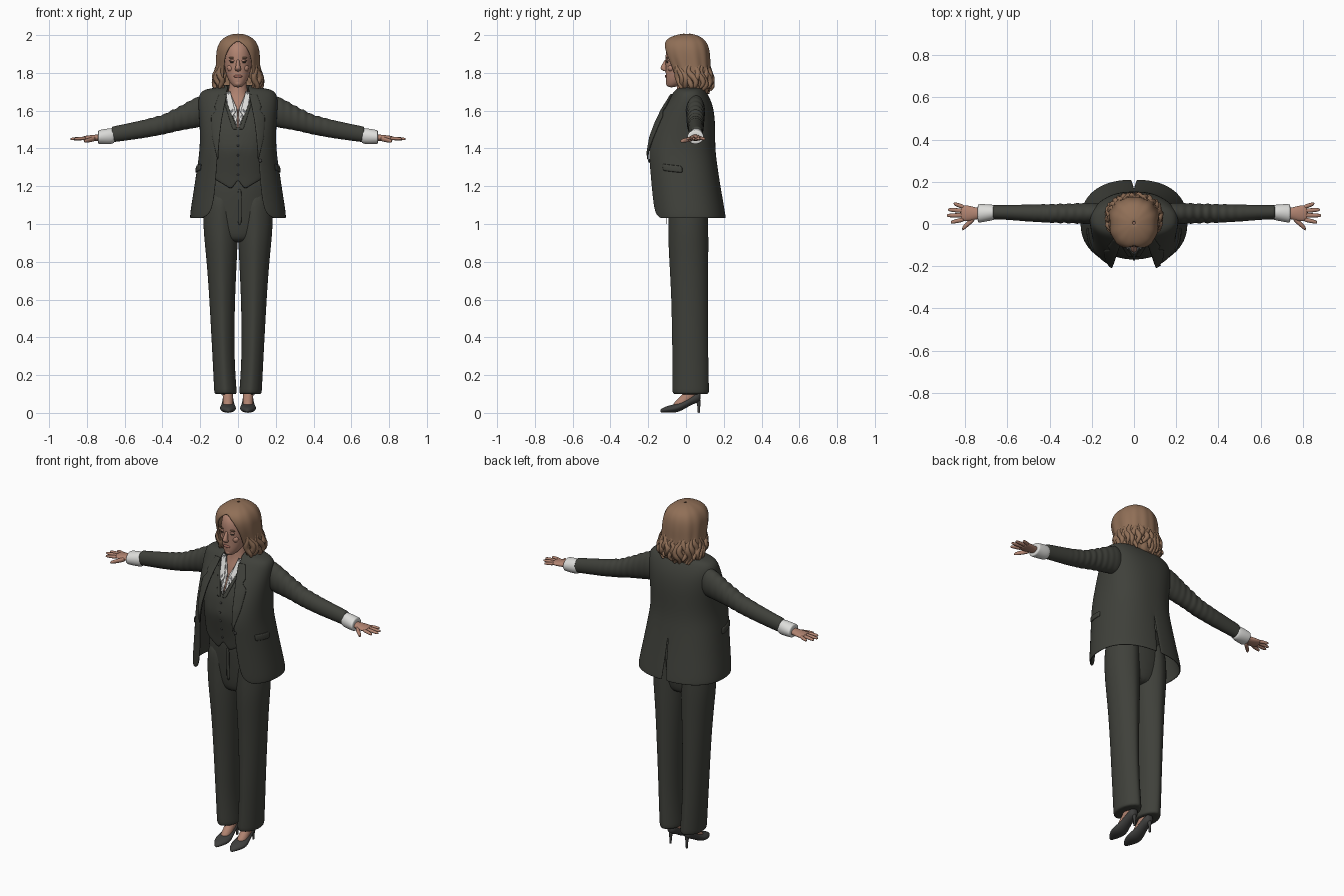
import bpy, bmesh, math, random
from math import sin, cos, pi

random.seed(4)
default_cube = bpy.data.objects.get("Cube")
if default_cube:
    bpy.data.objects.remove(default_cube)


def make_material(name, red, green, blue):
    material = bpy.data.materials.new(name)
    material.use_nodes = True
    colour = (red, green, blue, 1)
    material.diffuse_color = colour
    shader = next(n for n in material.node_tree.nodes if n.type == 'BSDF_PRINCIPLED')
    shader.inputs["Base Color"].default_value = colour
    shader.inputs["Roughness"].default_value = 0.8
    return material


suit = make_material("dark suit cloth", .05, .052, .043)
shoe_leather = make_material("shoe leather", .05, .05, .048)
skin = make_material("skin", .44, .23, .165)
hair_colour = make_material("light brown hair", .28, .16, .095)
white = make_material("white cotton", .72, .72, .7)
pattern = make_material("blouse pattern", .16, .16, .16)
lip_colour = make_material("lips", .33, .13, .1)
eye_colour = make_material("eyes", .06, .045, .035)


def finish(name, bm, materials, mirror=False, thickness=0, levels=1):
    """Turn a bmesh into a smooth object with the usual modifiers."""
    bmesh.ops.recalc_face_normals(bm, faces=bm.faces)
    mesh = bpy.data.meshes.new(name)
    bm.to_mesh(mesh)
    bm.free()
    for material in materials:
        mesh.materials.append(material)
    mesh.shade_smooth()
    obj = bpy.data.objects.new(name, mesh)
    bpy.context.collection.objects.link(obj)
    if mirror:
        obj.modifiers.new("Mirror", 'MIRROR').merge_threshold = .0015
    if thickness:
        solid = obj.modifiers.new("Thickness", 'SOLIDIFY')
        solid.thickness, solid.offset = thickness, 0
    if levels:
        sub = obj.modifiers.new("Smooth", 'SUBSURF')
        sub.levels = sub.render_levels = levels
    return obj


def loft(name, rings, material, axis='z', mirror=False, sides=16, crease=0, levels=2):
    """Closed tube through rings of (position, centre, centre, radius, radius)."""
    bm = bmesh.new()
    loops = []
    for t, c1, c2, r1, r2 in rings:
        loop = []
        for i in range(sides):
            a = 2 * pi * i / sides
            p, q = c1 + r1 * cos(a), c2 + r2 * sin(a)
            if i in (sides // 4, 3 * sides // 4):
                q += math.copysign(crease, sin(a))
            point = {'x': (t, p, q), 'y': (p, t, q), 'z': (p, q, t)}[axis]
            loop.append(bm.verts.new(point))
        loops.append(loop)
    for low, high in zip(loops, loops[1:]):
        for i in range(sides):
            j = (i + 1) % sides
            bm.faces.new((low[i], low[j], high[j], high[i]))
    bm.faces.new(loops[0])
    bm.faces.new(loops[-1])
    return finish(name, bm, [material], mirror, levels=levels)


def patch(name, place, columns, rows, materials, mirror=False, thickness=.004, levels=1, rule=None):
    """Cloth grid: place(u, v) gives each point for u and v from 0 to 1."""
    bm = bmesh.new()
    grid = [[bm.verts.new(place(i / columns, j / rows)) for i in range(columns + 1)]
            for j in range(rows + 1)]
    for j in range(rows):
        for i in range(columns):
            face = bm.faces.new((grid[j][i], grid[j][i + 1], grid[j + 1][i + 1], grid[j + 1][i]))
            if rule:
                face.material_index = rule()
    return finish(name, bm, materials, mirror, thickness, levels)


def ball(name, centre, size, material, mirror=False):
    bm = bmesh.new()
    bmesh.ops.create_uvsphere(bm, u_segments=12, v_segments=8, radius=1)
    bmesh.ops.scale(bm, vec=size, verts=bm.verts)
    bmesh.ops.translate(bm, vec=centre, verts=bm.verts)
    return finish(name, bm, [material], mirror, levels=0)


def at(table, t):
    """Interpolate a table whose first column rises."""
    t = min(max(t, table[0][0]), table[-1][0])
    for low, high in zip(table, table[1:]):
        if t <= high[0]:
            f = (t - low[0]) / (high[0] - low[0])
            return [p + (q - p) * f for p, q in zip(low, high)]


SQUARE = .85  # below one gives a fuller oval


def section(row, a, off=0):
    """Point on an oval section; angle 0 is the front, pi the back."""
    z, w, front, back = row[:4]
    x = (w + off) * abs(sin(a)) ** SQUARE
    y = (front + back) / 2 - ((back - front) / 2 + off) * math.copysign(abs(cos(a)) ** SQUARE, cos(a))
    return x, y, z


def angle_of(row, x):
    return math.asin(min(1, abs(x) / row[1]) ** (1 / SQUARE))


def front_point(table, x, z, off=0):
    row = at(table, z)
    return x, section(row, angle_of(row, x), off)[1] , z


# Jacket: height, half width, front, back, half opening
jacket = [
    (1.03, .25, -.185, .207, .19), (1.045, .25, -.187, .205, .16), (1.08, .246, -.19, .2, .135),
    (1.18, .23, -.198, .182, .12), (1.3, .212, -.208, .163, .112), (1.38, .2, -.216, .152, .106),
    (1.46, .197, -.2, .15, .1), (1.54, .2, -.165, .15, .09), (1.61, .205, -.125, .142, .077),
    (1.66, .206, -.09, .125, .066), (1.695, .198, -.068, .105, .06), (1.712, .165, -.05, .092, .055),
    (1.718, .1, -.035, .085, .052), (1.735, .072, -.03, .078, .06)]


def jacket_body(u, v):
    row = jacket[round(v * (len(jacket) - 1))]
    start = angle_of(row, row[4])
    x, y, z = section(row, start + (pi - start) * u)
    vent = .012 * max(0, (1.2 - z) / .17) if u == 1 else 0
    return x + vent, y, z


patch("jacket", jacket_body, 18, len(jacket) - 1, [suit], True, .009, 2)

# Lapels with a notch under the collar
lapel_width = [(1.34, .002), (1.46, .04), (1.575, .062), (1.6, .035), (1.615, .055), (1.69, .042)]


def lapel(u, v):
    z = 1.34 + .35 * v
    x = at(jacket, z)[4] - .003 + u * at(lapel_width, z)[1]
    return front_point(jacket, x, z, .009)


patch("lapel", lapel, 4, 24, [suit], True, .008)
patch("pocket_flap", lambda u, v: section(at(jacket, 1.27 + .012 * (1 - u) + .038 * v), 1.08 + .5 * u, .007),
      6, 2, [suit], True, .009)
ball("jacket_button", front_point(jacket, .118, 1.335, .008), (.009, .005, .009), shoe_leather)

# Waistcoat and blouse follow one torso form
torso = [(1.15, .17, -.125, .1), (1.25, .165, -.138, .1), (1.4, .165, -.168, .1), (1.5, .17, -.15, .1),
         (1.6, .17, -.1, .1), (1.68, .14, -.06, .08), (1.72, .1, -.045, .07)]
vest_hem = [(0, 1.232), (.035, 1.183), (.15, 1.25)]


def vest(u, v):
    x = .15 * u
    low, high = at(vest_hem, x)[1], min(1.5 + 2.6 * x, 1.68)
    return front_point(torso, x, low + (high - low) * v)


patch("waistcoat", vest, 12, 12, [suit], True, .006)
patch("waistcoat_lapel", lambda u, v: front_point(torso, .004 + .066 * v + .024 * u * (1 - .5 * v),
      1.5 + .172 * v, .007), 3, 8, [suit], True, .006)
for i in range(5):
    ball("waistcoat_button", front_point(torso, 0, 1.26 + .052 * i, .004), (.006, .004, .006), shoe_leather)


def blouse(u, v):
    x = .003 + .085 * u
    high = min(1.6 + 2.3 * x, 1.7)
    return front_point(torso, x, 1.46 + (high - 1.46) * v, -.006)


patch("blouse", blouse, 12, 20, [white, pattern], True, .004, 1, lambda: int(random.random() < .3))
patch("blouse_collar", lambda u, v: front_point(torso, .012 + .03 * v + .028 * u, 1.59 + .12 * v - .03 * u, .004),
      4, 8, [white, pattern], True, .004, 1, lambda: int(random.random() < .3))

# Trousers
loft("trouser_leg", [
    (.098, .066, .025, .06, .094), (.105, .066, .025, .061, .095), (.25, .075, .024, .059, .093),
    (.4, .08, .021, .062, .093), (.6, .084, .02, .069, .095), (.8, .086, .015, .081, .101),
    (.92, .09, .012, .091, .105), (1.05, .092, .012, .097, .103), (1.2, .085, .01, .085, .1)],
    suit, mirror=True, crease=.006)
loft("trouser_hips", [(.9, 0, .01, .07, .07), (.94, 0, .01, .15, .092), (1.05, 0, .01, .187, .103),
     (1.15, 0, .005, .178, .108), (1.3, 0, 0, .165, .11)], suit, sides=24)
patch("trouser_fly", lambda u, v: (.022 * u - .002, -.103 - .006 * v, .99 + .2 * v), 1, 4, [suit])

# Shoes and feet
loft("shoe", [(-.137, .05, .009, .006, .007), (-.12, .051, .016, .022, .014), (-.08, .053, .021, .043, .021),
     (-.045, .053, .026, .044, .024), (-.01, .053, .043, .034, .024), (.03, .053, .068, .029, .025),
     (.06, .053, .083, .028, .03), (.078, .053, .088, .016, .024)], shoe_leather, 'y', True)
loft("shoe_heel", [(0, .053, .068, .006, .007), (.008, .053, .068, .006, .007), (.045, .053, .068, .007, .008),
     (.075, .053, .063, .016, .018)], shoe_leather, mirror=True, sides=10)
loft("foot", [(.03, .053, -.045, .026, .03), (.055, .053, -.025, .028, .04), (.085, .053, .015, .028, .046),
     (.12, .055, .03, .028, .034), (.2, .06, .03, .03, .034)], skin, mirror=True)

# Sleeves with gathered folds near the shoulder
arm = [(.14, .05, 1.605, .045, .082), (.2, .05, 1.597, .052, .085), (.25, .05, 1.58, .05, .077),
       (.31, .05, 1.558, .047, .065), (.4, .05, 1.525, .045, .053), (.5, .052, 1.503, .041, .049),
       (.6, .055, 1.485, .036, .045), (.672, .056, 1.473, .034, .042)]
sleeve_rings = []
for i in range(45):
    x, y, z, ry, rz = at(arm, .14 + .532 * i / 44)
    fold = .004 * sin(i * 1.9) * max(0, 1 - abs(x - .34) / .2)
    sleeve_rings.append((x, y, z + fold / 2, ry + fold, rz + fold))
loft("sleeve", sleeve_rings, suit, 'x', True, levels=1)
loft("shirt_cuff", [(.65, .055, 1.468, .03, .036), (.665, .055, 1.466, .037, .043), (.7, .053, 1.463, .042, .042),
     (.735, .05, 1.46, .045, .038), (.742, .05, 1.46, .044, .037)], white, 'x', True)

# Hands
loft("palm", [(.7, .05, 1.458, .022, .018), (.745, .05, 1.457, .027, .017), (.78, .05, 1.455, .038, .016),
     (.81, .052, 1.454, .039, .013), (.822, .052, 1.453, .034, .01)], skin, 'x', True)


def digit(name, start, end, radius):
    rings = []
    for t, size in ((0, .8), (.1, 1), (.5, 1), (.9, .8), (1, .45)):
        x, y, z = (p + (q - p) * t for p, q in zip(start, end))
        rings.append((x, y, z, radius * size * 1.15, radius * size))
    loft(name, rings, skin, 'x', True, sides=8, levels=1)


for name, y, tip_x, tip_y in (("index_finger", .022, .868, .008), ("middle_finger", .042, .888, .04),
                              ("ring_finger", .062, .882, .068), ("little_finger", .08, .855, .097)):
    digit(name, (.805, y, 1.454), (tip_x, tip_y, 1.45), .01)
digit("thumb", (.755, .03, 1.452), (.815, -.024, 1.438), .014)

# Neck and head
loft("neck_and_chest", [(1.45, 0, 0, .12, .09), (1.6, 0, -.003, .11, .078), (1.66, 0, 0, .075, .062),
     (1.7, 0, .003, .047, .052), (1.8, 0, .005, .045, .052)], skin)
loft("head", [(1.723, 0, -.078, .016, .016), (1.738, 0, -.062, .036, .042), (1.77, 0, -.04, .056, .068),
     (1.81, 0, -.022, .068, .086), (1.86, 0, -.012, .075, .098), (1.91, 0, -.007, .076, .102),
     (1.95, 0, 0, .068, .092), (1.98, 0, 0, .035, .05)], skin, sides=24)
loft("nose", [(1.875, 0, -.1, .008, .01), (1.845, 0, -.113, .01, .014), (1.825, 0, -.12, .016, .019),
     (1.813, 0, -.113, .016, .014), (1.808, 0, -.105, .01, .008)], skin, sides=12)
ball("eye", (.029, -.0985, 1.857), (.014, .006, .005), eye_colour, True)
ball("upper_lid", (.029, -.0985, 1.865), (.018, .008, .006), skin, True)
ball("eyebrow", (.031, -.0995, 1.88), (.02, .006, .004), hair_colour, True)
ball("cheek", (.036, -.078, 1.825), (.022, .018, .02), skin, True)
ball("lips", (0, -.105, 1.782), (.023, .007, .008), lip_colour)
ball("chin", (0, -.088, 1.745), (.022, .018, .018), skin)

# Hair: height, half width, front, back, half opening
hair = [
    (1.69, .08, -.02, .105, .062), (1.73, .112, -.05, .125, .075), (1.78, .118, -.068, .127, .075),
    (1.83, .112, -.085, .122, .071), (1.88, .112, -.108, .122, .069), (1.925, .108, -.118, .117, .052),
    (1.953, .097, -.113, .107, .028), (1.972, .083, -.1, .093, 0), (1.988, .06, -.072, .07, 0),
    (1.999, .032, -.035, .04, 0), (2.003, .004, 0, .01, 0)]


def hair_cap(u, v):
    row = hair[round(v * (len(hair) - 1))]
    start = angle_of(row, row[4])
    a = start + (pi - start) * u
    return section(row, a, .004 * sin(11 * a) * (1 - v))


patch("hair", hair_cap, 24, len(hair) - 1, [hair_colour], True, .012, 2)

# Loose wavy locks round the lower hair
locks = bpy.data.curves.new("hair_locks", 'CURVE')
locks.dimensions = '3D'
locks.bevel_depth, locks.bevel_resolution, locks.use_fill_caps = .015, 2, True
for side in (-1, 1):
    for i in range(13):
        a, phase, length = .85 + 2.25 * i / 12, random.random() * 6, random.uniform(.12, .16)
        spline = locks.splines.new('POLY')
        spline.points.add(15)
        for k, point in enumerate(spline.points):
            t = k / 15
            wave = sin(8 * t + phase)
            x, y, z = section(at(hair, 1.85 - length * t), a + .1 * wave, -.006 + .018 * t + .008 * wave * t)
            point.co = (side * x, y, z, 1)
            point.radius = .35 + .75 * sin(pi * min(1, .1 + .85 * t))
locks.materials.append(hair_colour)
bpy.context.collection.objects.link(bpy.data.objects.new("hair_locks", locks))
